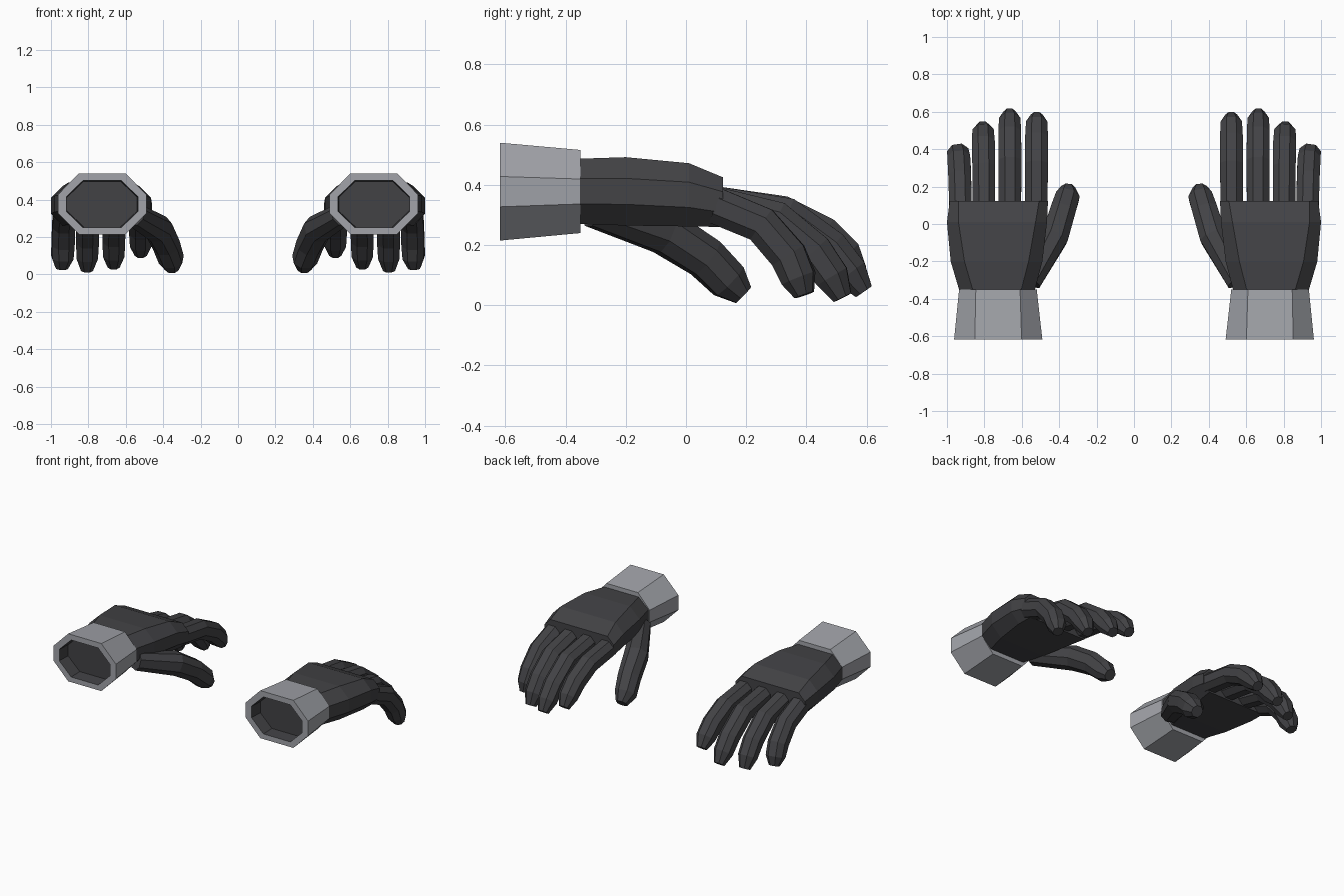
import bpy, bmesh
from mathutils import Vector

if "Cube" in bpy.data.objects:
    bpy.data.objects.remove(bpy.data.objects["Cube"])


def material(name, col):
    m = bpy.data.materials.new(name)
    m.diffuse_color = (*col, 1)
    m.use_nodes = True
    m.node_tree.nodes["Principled BSDF"].inputs["Base Color"].default_value = m.diffuse_color
    return m


GLOVE = material("dark_leather", (0.055, 0.055, 0.06))
CUFF = material("grey_cuff", (0.36, 0.37, 0.40))


def octagon(c, u, v, fu, fv):
    """Chamfered eight-sided ring; fu and fv are the flat fractions."""
    pts = [(fu, 1), (1, fv), (1, -fv), (fu, -1), (-fu, -1), (-1, -fv), (-1, fv), (-fu, 1)]
    return [Vector(c) + u * a + v * b for a, b in pts]


def flat_ring(x0, x1, y, z0, z1, fu, fv):
    return octagon(((x0 + x1) / 2, y, (z0 + z1) / 2),
                   Vector(((x1 - x0) / 2, 0, 0)), Vector((0, 0, (z1 - z0) / 2)), fu, fv)


def loft(name, rings, mats, inner_from=None):
    """Skin the rings, cap both ends, mirror to the other hand."""
    bm = bmesh.new()
    vs = [[bm.verts.new(p) for p in r] for r in rings]
    n = len(vs[0])
    for k in range(len(vs) - 1):
        for i in range(n):
            j = (i + 1) % n
            f = bm.faces.new((vs[k][i], vs[k][j], vs[k + 1][j], vs[k + 1][i]))
            if inner_from is not None and k >= inner_from:
                f.material_index = 1
    bm.faces.new(vs[0])
    end = bm.faces.new(vs[-1])
    if inner_from is not None:
        end.material_index = 1
    bmesh.ops.recalc_face_normals(bm, faces=bm.faces)
    me = bpy.data.meshes.new(name)
    bm.to_mesh(me)
    bm.free()
    for m in mats:
        me.materials.append(m)
    ob = bpy.data.objects.new(name, me)
    bpy.context.collection.objects.link(ob)
    mod = ob.modifiers.new("mirror", 'MIRROR')
    mod.use_mirror_merge = False
    return ob


def digit(name, path, radii):
    """Octagonal tube along a bent path."""
    path = [Vector(p) for p in path]
    rings = []
    for i, (p, r) in enumerate(zip(path, radii)):
        a, b = path[max(i - 1, 0)], path[min(i + 1, len(path) - 1)]
        t = (b - p).normalized() + (p - a).normalized()
        t.normalize()
        u = t.cross(Vector((0, 0, 1))).normalized()
        v = u.cross(t)
        rings.append(octagon(p, u * r, v * r, 0.45, 0.45))
    return loft(name, rings, [GLOVE])


# cuff with recessed opening
loft("cuff", [
    flat_ring(0.52, 0.935, -0.35, 0.24, 0.516, 0.57, 0.3),
    flat_ring(0.49, 0.962, -0.618, 0.215, 0.54, 0.53, 0.31),
    flat_ring(0.535, 0.918, -0.618, 0.25, 0.503, 0.53, 0.31),
    flat_ring(0.54, 0.913, -0.53, 0.255, 0.498, 0.53, 0.31),
], [CUFF, GLOVE], inner_from=2)

# palm
loft("palm", [
    flat_ring(0.53, 0.935, -0.352, 0.27, 0.487, 0.64, 0.39),
    flat_ring(0.49, 0.98, -0.20, 0.265, 0.492, 0.70, 0.38),
    flat_ring(0.465, 1.0, 0.01, 0.262, 0.472, 0.77, 0.40),
    flat_ring(0.46, 0.985, 0.123, 0.26, 0.425, 0.82, 0.42),
], [GLOVE])

# fingers: base x, tip x, then (y, z) along the centre line
FINGERS = {
    "index_finger": (0.522, 0.52, [(0.10, 0.335), (0.32, 0.303), (0.455, 0.235), (0.53, 0.165), (0.573, 0.108)]),
    "middle_finger": (0.663, 0.665, [(0.10, 0.335), (0.335, 0.297), (0.48, 0.19), (0.547, 0.108), (0.591, 0.045)]),
    "ring_finger": (0.802, 0.808, [(0.10, 0.333), (0.30, 0.285), (0.425, 0.18), (0.485, 0.095), (0.52, 0.025)]),
    "little_finger": (0.928, 0.943, [(0.10, 0.33), (0.25, 0.268), (0.34, 0.165), (0.374, 0.09), (0.393, 0.034)]),
}
for name, (x0, x1, yz) in FINGERS.items():
    pts = [(x0 + (x1 - x0) * i / 4, y, z) for i, (y, z) in enumerate(yz)]
    digit(name, pts, [0.06, 0.061, 0.061, 0.057, 0.032])

# thumb
digit("thumb", [(0.555, -0.31, 0.32), (0.425, -0.07, 0.243), (0.383, 0.065, 0.157),
                (0.357, 0.142, 0.08), (0.352, 0.19, 0.034)],
      [0.058, 0.072, 0.068, 0.064, 0.036])
